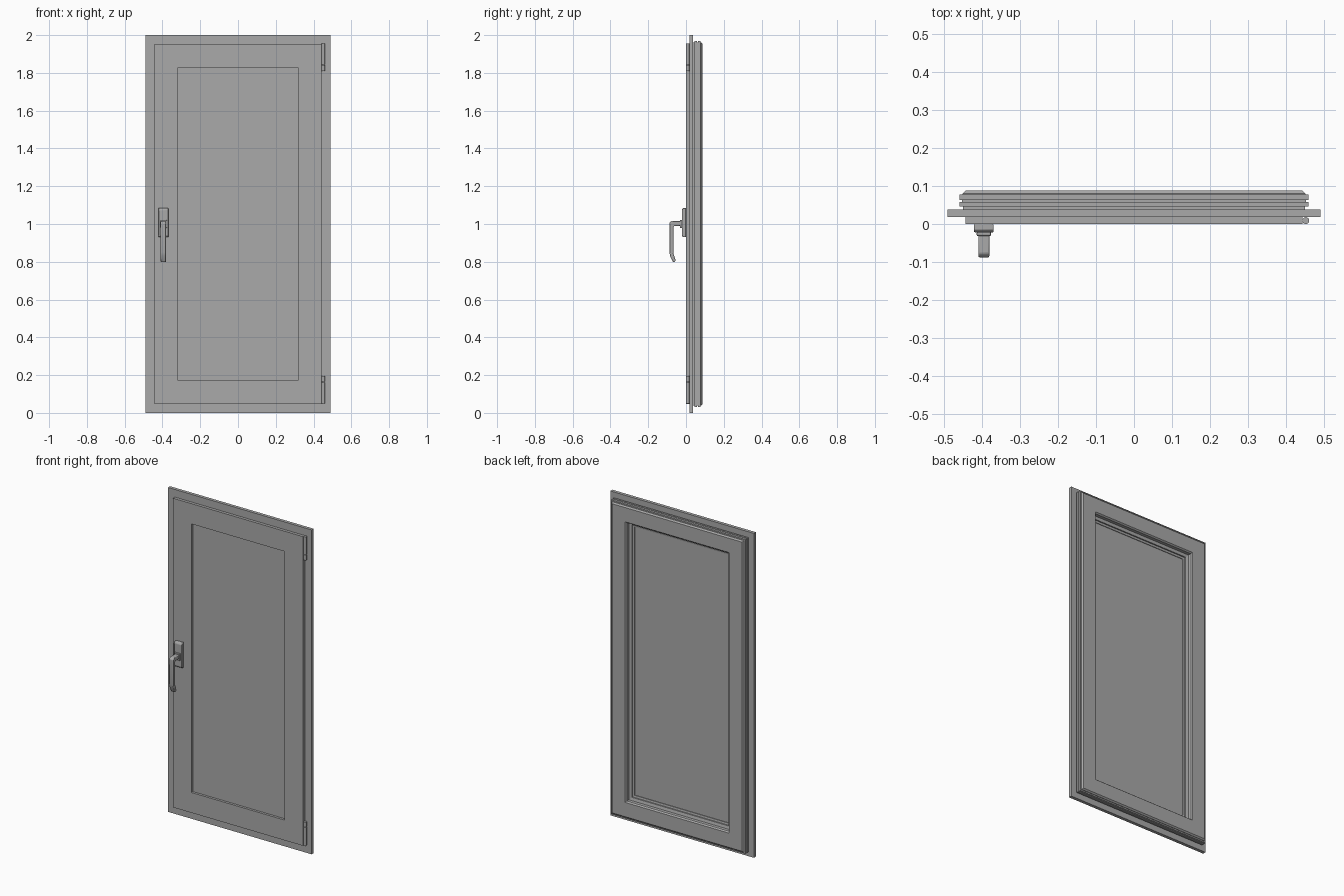
import bpy, bmesh
from mathutils import Vector

cube = bpy.data.objects.get("Cube")
if cube:
    bpy.data.objects.remove(cube, do_unlink=True)

grey = bpy.data.materials.new("plain grey")
grey.use_nodes = True
COLOUR = (0.4, 0.4, 0.4, 1)
grey.diffuse_color = COLOUR
grey.node_tree.nodes["Principled BSDF"].inputs["Base Color"].default_value = COLOUR

HALF_W, HEIGHT = 0.49, 2.0


def finish(name, bm, bevel=0, smooth=False):
    bmesh.ops.recalc_face_normals(bm, faces=bm.faces)
    mesh = bpy.data.meshes.new(name)
    bm.to_mesh(mesh)
    bm.free()
    mesh.materials.append(grey)
    obj = bpy.data.objects.new(name, mesh)
    bpy.context.collection.objects.link(obj)
    if bevel:
        mod = obj.modifiers.new("soft edges", "BEVEL")
        mod.width, mod.segments = bevel, 2
    if smooth:
        bpy.ops.object.select_all(action="DESELECT")
        obj.select_set(True)
        bpy.context.view_layer.objects.active = obj
        bpy.ops.object.shade_smooth_by_angle()
    return obj


def mitred_ring(name, profile):
    """Sweep a closed (inset, depth) profile around the window rectangle."""
    bm = bmesh.new()
    loops = []
    for sx, top in ((-1, 0), (1, 0), (1, 1), (-1, 1)):
        loops.append([bm.verts.new((sx * (HALF_W - d), y, HEIGHT - d if top else d))
                      for d, y in profile])
    n = len(profile)
    for a, b in zip(loops, loops[1:] + loops[:1]):
        for i in range(n):
            j = (i + 1) % n
            bm.faces.new((a[i], a[j], b[j], b[i]))
    return finish(name, bm)


def box(name, lo, hi, bevel=0):
    lo, hi = Vector(lo), Vector(hi)
    bm = bmesh.new()
    bmesh.ops.create_cube(bm, size=1)
    bmesh.ops.scale(bm, vec=hi - lo, verts=bm.verts)
    bmesh.ops.translate(bm, vec=(lo + hi) / 2, verts=bm.verts)
    return finish(name, bm, bevel)


def side_extrusion(name, points, x, width, bevel):
    """Extrude a (y, z) outline across the x direction."""
    bm = bmesh.new()
    face = bm.faces.new([bm.verts.new((x - width / 2, y, z)) for y, z in points])
    out = bmesh.ops.extrude_face_region(bm, geom=[face])
    verts = [v for v in out["geom"] if isinstance(v, bmesh.types.BMVert)]
    bmesh.ops.translate(bm, vec=(width, 0, 0), verts=verts)
    return finish(name, bm, bevel, smooth=True)


# Window frame: front sash, flange, seal grooves, chamfered back, glazing rebate
mitred_ring("window_frame", [
    (0.172, 0), (0.047, 0), (0.047, 0.018), (0, 0.018), (0, 0.038),
    (0.04, 0.038), (0.04, 0.046), (0.031, 0.046), (0.031, 0.058),
    (0.038, 0.058), (0.038, 0.063), (0.031, 0.063), (0.031, 0.077),
    (0.039, 0.077), (0.039, 0.08), (0.047, 0.088),
    (0.135, 0.088), (0.142, 0.08), (0.142, 0.06), (0.16, 0.056),
    (0.16, 0.048), (0.172, 0.046)])

# Glass pane
box("glass_pane", (-0.322, 0.015, 0.17), (0.322, 0.042, 1.83))

# Hinges: two stacked barrels each
for name, spans in (("upper", ((1.81, 1.842), (1.845, 1.955))),
                    ("lower", ((0.05, 0.162), (0.165, 0.195)))):
    for i, (z0, z1) in enumerate(spans):
        bm = bmesh.new()
        bmesh.ops.create_cone(bm, cap_ends=True, segments=20, radius1=0.009,
                              radius2=0.009, depth=z1 - z0)
        bmesh.ops.translate(bm, vec=(0.452, 0.009, (z0 + z1) / 2), verts=bm.verts)
        finish(f"{name}_hinge_barrel_{i + 1}", bm, smooth=True)

# Handle: mounting plate, collar and bent grip
HX = -0.395
side_extrusion("handle_plate", [(0, 0.93), (0, 1.085), (-0.016, 1.085),
               (-0.022, 1.075), (-0.022, 0.94), (-0.016, 0.93)], HX, 0.052, 0.003)
box("handle_collar", (HX - 0.019, -0.032, 0.978), (HX + 0.019, -0.02, 1.022), 0.004)
side_extrusion("handle_grip", [
    (-0.025, 1.015), (-0.078, 1.015), (-0.088, 1.005), (-0.088, 0.85),
    (-0.084, 0.83), (-0.068, 0.797), (-0.053, 0.805), (-0.064, 0.835),
    (-0.067, 0.85), (-0.067, 0.985), (-0.06, 0.99), (-0.025, 0.99)], HX, 0.029, 0.004)
